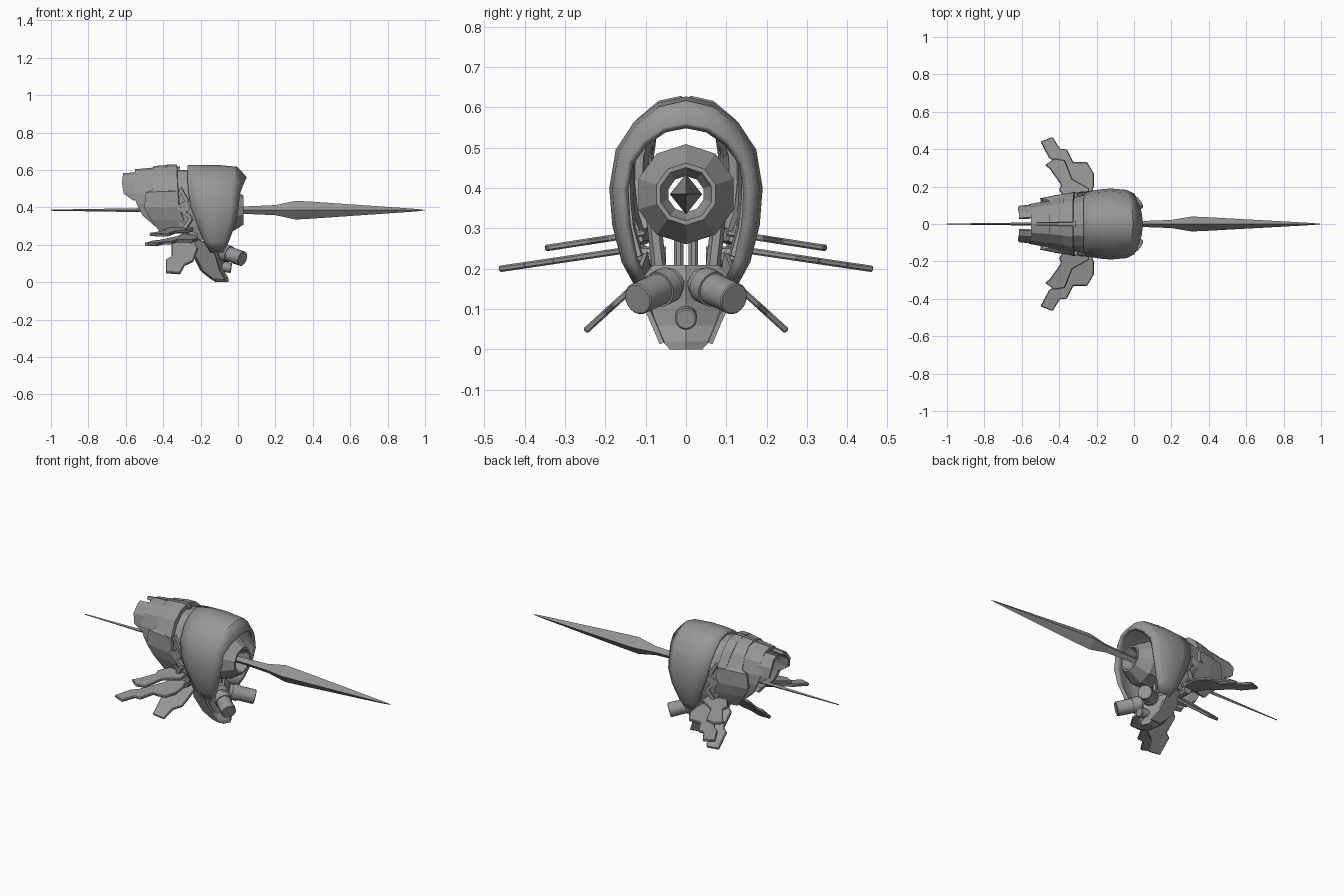
import bpy, bmesh, math
from mathutils import Vector

if "Cube" in bpy.data.objects:
    bpy.data.objects.remove(bpy.data.objects["Cube"])

CZ = 0.385  # height of the main axis
grey = bpy.data.materials.new("steel_grey")
grey.diffuse_color = (0.31, 0.31, 0.31, 1)
grey.use_nodes = True
grey.node_tree.nodes["Principled BSDF"].inputs["Base Color"].default_value = grey.diffuse_color


def make(name, verts, faces, mirror=False, thick=0, bevel=0, smooth=False):
    me = bpy.data.meshes.new(name)
    me.from_pydata(verts, [], faces)
    bm = bmesh.new()
    bm.from_mesh(me)
    bmesh.ops.remove_doubles(bm, verts=bm.verts, dist=1e-5)
    bmesh.ops.recalc_face_normals(bm, faces=bm.faces)
    bm.to_mesh(me)
    bm.free()
    me.materials.append(grey)
    ob = bpy.data.objects.new(name, me)
    bpy.context.collection.objects.link(ob)
    if mirror:
        m = ob.modifiers.new("mirror", 'MIRROR')
        m.use_axis = (False, True, False)
        m.merge_threshold = 0.0005
    if thick:
        s = ob.modifiers.new("thickness", 'SOLIDIFY')
        s.thickness = thick
        s.offset = 0
    if bevel:
        b = ob.modifiers.new("bevel", 'BEVEL')
        b.width, b.segments = bevel, 1
    if smooth:
        bpy.ops.object.select_all(action='DESELECT')
        ob.select_set(True)
        bpy.context.view_layer.objects.active = ob
        bpy.ops.object.shade_smooth_by_angle(angle=math.radians(30))
    return ob


def loft(name, rows, caps=False, **kw):
    n = len(rows[0])
    faces = [(r * n + i, r * n + i + 1, (r + 1) * n + i + 1, (r + 1) * n + i)
             for r in range(len(rows) - 1) for i in range(n - 1)]
    if caps:
        faces += [tuple(range(n)), tuple(range((len(rows) - 1) * n, len(rows) * n))]
    return make(name, [p for r in rows for p in r], faces, mirror=True, **kw)


def arch_shell(name, half, stations, thick=0.02, **kw):
    """half: (y, z, x_back, x_front) from crown to hem; stations: (t, y scale, z scale)."""
    rows = []
    for t, sy, sz in stations:
        rows.append([(xb + (xf - xb) * t, y * sy, CZ + (z - CZ) * (sz if z > CZ else 1))
                     for y, z, xb, xf in half])
    return loft(name, rows, thick=thick, **kw)


def revolve(name, prof, sides, closed=False, sy=1.0):
    verts = [(x, sy * r * math.sin(2 * math.pi * k / sides), CZ + r * math.cos(2 * math.pi * k / sides))
             for x, r in prof for k in range(sides)]
    n = len(prof)
    faces = [(i * sides + k, i * sides + (k + 1) % sides,
              (i + 1) % n * sides + (k + 1) % sides, (i + 1) % n * sides + k)
             for i in range(n if closed else n - 1) for k in range(sides)]
    if not closed:
        faces += [tuple(range(sides)), tuple(range((n - 1) * sides, n * sides))]
    return make(name, verts, faces)


def rod(name, a, b, r, sides=20, mirror=True, bevel=0.0):
    a, b = Vector(a), Vector(b)
    q = (b - a).to_track_quat('Z', 'Y')
    ring = [Vector((r * math.cos(2 * math.pi * (k + .5) / sides),
                    r * math.sin(2 * math.pi * (k + .5) / sides), 0)) for k in range(sides)]
    verts = [p + q @ v for p in (a, b) for v in ring]
    faces = [(k, (k + 1) % sides, sides + (k + 1) % sides, sides + k) for k in range(sides)]
    faces += [tuple(range(sides)), tuple(range(sides, 2 * sides))]
    return make(name, verts, faces, mirror=mirror, bevel=bevel, smooth=sides > 8)


def fin(name, outline, thick=0.016):
    return make(name, outline, [tuple(range(len(outline)))], mirror=True, thick=thick, bevel=0.004)


# Long diamond spear through the centre
revolve("spear", [(-1, .003), (-.62, .009), (-.3, .014), (.04, .02), (.2, .027),
                  (.31, .05), (.4, .045), (.95, .007), (1, .001)], 4, sy=0.8)

# Hollow eye housing
revolve("eye_housing", [(.03, .077), (-.045, .124), (-.13, .124), (-.2, .1), (-.2, .045),
                        (-.02, .045), (.012, .06), (.03, .066)], 10, closed=True)

# Hooded front cowl, open underneath
arch_shell("front_cowl",
           [(0, .615, -.27, .04), (.065, .6, -.27, .035), (.122, .555, -.27, .02),
            (.165, .49, -.265, .003), (.18, .40, -.25, 0), (.173, .31, -.215, -.02),
            (.15, .22, -.18, -.055), (.12, .165, -.145, -.085)],
           [(0, .9, 1), (.25, .97, 1.01), (.5, 1, 1.01), (.84, .96, .97), (1, .84, .74)], smooth=True)

# Recessed liner bridging the gap behind the cowl
arch_shell("inner_liner",
           [(0, .59, -.36, -.2), (.06, .58, -.36, -.2), (.11, .535, -.36, -.2),
            (.145, .47, -.36, -.2), (.148, .38, -.34, -.19), (.14, .3, -.31, -.17), (.12, .23, -.28, -.15)],
           [(0, .95, 1), (1, 1, 1)])

# Crown plate with stepped hem, split by a slot at the crest
arch_shell("crown_plate",
           [(.008, .615, -.45, -.325), (.06, .605, -.45, -.325), (.11, .56, -.45, -.325),
            (.15, .49, -.455, -.32), (.158, .48, -.49, -.32), (.158, .40, -.5, -.315),
            (.145, .34, -.465, -.29), (.115, .265, -.41, -.27)],
           [(0, .8, .98), (.5, .92, 1), (1, 1, 1)], thick=.022)
arch_shell("crest_strip", [(0, .612, -.55, -.31), (.014, .61, -.55, -.31)],
           [(0, 1, .93), (1, 1, 1)], thick=.014)

# Raised band along the front of the crown plate
arch_shell("crown_band",
           [(.01, .622, -.38, -.325), (.065, .61, -.38, -.325), (.118, .565, -.38, -.325),
            (.16, .49, -.37, -.32), (.166, .42, -.36, -.315)],
           [(0, .93, 1), (1, 1, 1)], thick=.014)

# Rear plate and two tail prongs
arch_shell("rear_plate",
           [(.005, .605, -.55, -.43), (.05, .595, -.55, -.43), (.095, .55, -.55, -.43),
            (.115, .48, -.56, -.44), (.118, .42, -.54, -.44), (.112, .36, -.51, -.4), (.1, .30, -.44, -.36)],
           [(0, .84, .95), (1, 1, 1)])
arch_shell("tail_prong",
           [(.032, .58, -.615, -.53), (.06, .57, -.615, -.53), (.088, .53, -.62, -.53), (.096, .475, -.61, -.53),
            (.096, .44, -.56, -.53)],
           [(0, .93, .97), (1, 1, 1)], thick=.018)

# Side linkage between cowl and crown plate
link = [(-.31, .155, .5), (-.27, .16, .43), (-.32, .16, .4), (-.25, .165, .34), (-.29, .15, .28), (-.22, .14, .25)]
for i in range(len(link) - 1):
    rod("side_link_%d" % (i + 1), link[i], link[i + 1], .014, sides=4)
rod("side_pivot", (-.28, .14, .4), (-.28, .172, .4), .025, sides=10)

# Fins spreading to each side, each hinged under the head
fin("long_fin", [(x, y, .268 - .148 * y) for x, y in
                 [(-.5, .44), (-.435, .465), (-.395, .4), (-.36, .4), (-.325, .33), (-.25, .33), (-.215, .27),
                  (-.215, .2), (-.25, .1), (-.3, .1), (-.33, .2), (-.42, .33), (-.455, .355)]])
fin("short_fin", [(x, y, .305 - .155 * y) for x, y in
                  [(-.475, .315), (-.425, .35), (-.37, .34), (-.33, .24), (-.24, .19), (-.24, .1),
                   (-.34, .1), (-.4, .18), (-.39, .21), (-.45, .295)]])
fin("lower_fin", [(x, .30 - 1.1 * z, z) for x, z in
                  [(-.385, .12), (-.385, .05), (-.31, .045), (-.285, .09), (-.24, .11), (-.215, .18),
                   (-.23, .225), (-.31, .225), (-.355, .2), (-.355, .135)]])
rod("fin_hinge", (-.25, .05, .23), (-.25, .15, .23), .025, sides=10)

# Pointed jaw under the eye
jaw = [(0, -.05, -.07, .04, -.11), (.02, -.05, -.08, .058, -.14), (.06, -.075, -.1, .075, -.19),
       (.12, -.065, -.12, .1, -.22), (.17, -.06, -.13, .115, -.235), (.21, -.09, -.14, .08, -.245)]
loft("jaw", [[(f, 0, z), (s, w, z), (b, w * .65, z), (b - .01, 0, z)] for z, f, s, w, b in jaw], caps=True)
# Cheek plates along the jaw sides
make("jaw_cheek", [(-.07, .06, .015), (-.1, .083, .07), (-.12, .115, .14), (-.14, .12, .19),
                   (-.23, .1, .24), (-.225, .085, .14), (-.18, .065, .06), (-.13, .05, .02)],
     [tuple(range(8))], mirror=True, thick=.012)
# Posts joining jaw and eye
rod("jaw_post", (-.13, .018, .2), (-.13, .018, .28), .013, sides=8)
rod("outer_post", (-.17, .065, .19), (-.17, .08, .32), .018, sides=6)

# Twin barrels and centre nozzle
rod("barrel", (-.09, .035, .165), (.025, .12, .125), .04, bevel=.003)
rod("barrel_collar", (-.075, .046, .16), (-.045, .068, .149), .045)
rod("nozzle", (-.1, 0, .085), (-.035, 0, .075), .027, mirror=False, bevel=.004)
